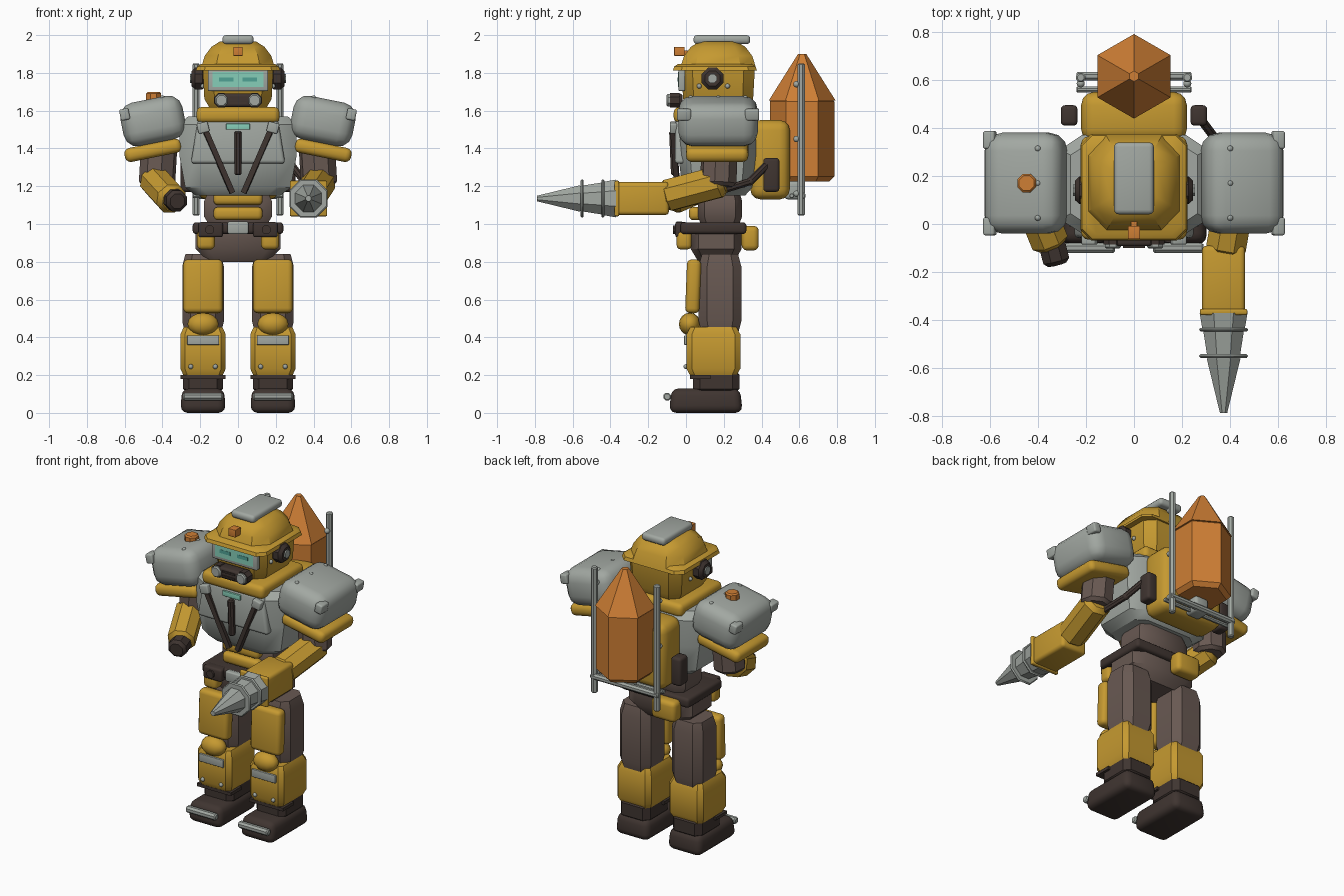
import bpy, bmesh, math
from mathutils import Vector

if "Cube" in bpy.data.objects:
    bpy.data.objects.remove(bpy.data.objects["Cube"])


def material(name, red, green, blue):
    made = bpy.data.materials.new(name)
    made.use_nodes = True
    made.diffuse_color = (red, green, blue, 1)
    made.node_tree.nodes["Principled BSDF"].inputs["Base Color"].default_value = made.diffuse_color
    return made


YELLOW = material("mustard yellow", .56, .32, .03)
GREY = material("steel grey", .36, .39, .36)
BROWN = material("warm brown", .14, .1, .085)
DARK = material("dark brown", .05, .035, .03)
ORANGE = material("safety orange", .62, .21, .035)
TEAL = material("pale teal", .24, .62, .48)
DEEP = material("deep teal", .08, .36, .3)

parts = []
FRONT, UP = Vector((0, -1, 0)), Vector((0, 0, 1))
BARREL = ((0, .85), (.15, 1), (.85, 1), (1, .85))


def finish(name, bm, colour):
    bmesh.ops.recalc_face_normals(bm, faces=bm.faces)
    mesh = bpy.data.meshes.new(name)
    bm.to_mesh(mesh)
    bm.free()
    mesh.materials.append(colour)
    part = bpy.data.objects.new(name, mesh)
    bpy.context.collection.objects.link(part)
    parts.append(part)
    return part


def box(name, at, size, colour, soft=.2, lean=0, pitch=0, top=1):
    """Rounded box; soft is a share of its thinnest side, top narrows the upper face."""
    bm = bmesh.new()
    bmesh.ops.create_cube(bm, size=1)
    for vert in bm.verts:
        narrow = top if vert.co.z > 0 else 1
        vert.co *= Vector(size)
        vert.co.x *= narrow
        vert.co.y *= narrow
    if soft:
        bmesh.ops.bevel(bm, geom=bm.edges[:], offset=soft * min(size), segments=3,
                        profile=.5, affect='EDGES', clamp_overlap=True)
    part = finish(name, bm, colour)
    part.location = at
    part.rotation_euler = (pitch, lean, 0)


def skin(name, loops, colour):
    """Join a stack of equal point loops and cap both ends."""
    bm = bmesh.new()
    rows = [[bm.verts.new(point) for point in loop] for loop in loops]
    for low, high in zip(rows, rows[1:]):
        for i in range(len(low)):
            bm.faces.new((low[i - 1], low[i], high[i], high[i - 1]))
    bm.faces.new(rows[0])
    bm.faces.new(rows[-1])
    finish(name, bm, colour)


def hull(name, base, size, colour, profile=BARREL, corner=.3):
    """Eight-sided block on a base point; profile pairs a height share with a width share."""
    inner = 1 - corner
    outline = []
    for sx, sy in ((1, 1), (-1, 1), (-1, -1), (1, -1)):
        pair = [Vector((sx, sy * inner, 0)), Vector((sx * inner, sy, 0))]
        outline += pair if sx == sy else pair[::-1]
    half = Vector(size) / 2
    skin(name, [[Vector(base) + point * half * share + UP * height * size[2] for point in outline]
                for height, share in profile], colour)


def rod(name, start, end, radius, colour, tip=None, sides=8, soft=0):
    """Straight or tapered bar between two points, with chamfered ends if soft."""
    start, end = Vector(start), Vector(end)
    tip = radius if tip is None else tip
    axis = end - start
    turn = axis.to_track_quat('Z', 'Y')
    profile = [(0, radius), (axis.length, tip)]
    if soft:
        profile = [(0, radius * (1 - soft)), (radius * soft, radius),
                   (axis.length - tip * soft, tip), (axis.length, tip * (1 - soft))]
    angles = [(i + .5) * math.tau / sides for i in range(sides)]
    skin(name, [[start + turn @ Vector((r * math.cos(a), r * math.sin(a), along)) for a in angles]
                for along, r in profile], colour)


def ball(name, at, size, colour):
    bm = bmesh.new()
    bmesh.ops.create_uvsphere(bm, u_segments=12, v_segments=8, radius=.5)
    part = finish(name, bm, colour)
    part.location, part.scale = at, size


def rivet(x, y, z, width=.026):
    ball("rivet", (x, y, z), (width, width, width), GREY)


# Paired parts
for side, s in (("left", 1), ("right", -1)):
    leg, arm, post = .185 * s, .45 * s, .222 * s

    # Foot and ankle
    box(f"{side}_boot", at=(leg, .105, .065), size=(.24, .39, .13), colour=DARK, soft=.3, top=.93)
    rod(f"{side}_toe_bar", start=(leg - .105, -.1, .086), end=(leg + .105, -.1, .086),
        radius=.022, colour=GREY, soft=.3)
    hull(f"{side}_ankle", base=(leg, .16, .11), size=(.21, .245, .11), colour=DARK)
    box(f"{side}_ankle_rim", at=(leg, .075, .19), size=(.24, .11, .02), colour=DARK, soft=0)

    # Shin and knee
    hull(f"{side}_shin", base=(leg, .145, .195), size=(.24, .285, .26), colour=YELLOW, corner=.2)
    box(f"{side}_shin_plate", at=(leg, 0, .385), size=(.17, .02, .05), colour=GREY)
    for offset in (-.065, .065):
        rivet(leg + offset, 0, .245)
    ball(f"{side}_knee", at=(leg, .02, .47), size=(.165, .115, .12), colour=YELLOW)

    # Thigh
    hull(f"{side}_thigh", base=(leg, .18, .42), size=(.22, .225, .42), colour=BROWN, corner=.4)
    box(f"{side}_thigh_plate", at=(leg, .038, .67), size=(.21, .075, .285),
        colour=YELLOW, soft=.35, pitch=-.04)

    # Belt pouches
    box(f"{side}_belt_pouch", at=(.17 * s, -.01, .915), size=(.095, .08, .1), colour=YELLOW, soft=.3)
    box(f"{side}_belt_case", at=(.145 * s, -.025, .97), size=(.13, .065, .08), colour=DARK)
    rod(f"{side}_case_button", start=(.15 * s, -.05, .97), end=(.15 * s, -.07, .97),
        radius=.025, colour=DARK)

    # Shoulder armour
    box(f"{side}_shoulder", at=(arm, .17, 1.545), size=(.335, .42, .235),
        colour=GREY, soft=.32, lean=.2 * s)
    box(f"{side}_shoulder_trim", at=(arm, .165, 1.39), size=(.305, .33, .075),
        colour=YELLOW, soft=.4, lean=.2 * s)
    for reach in (-.18, 0, .18):
        if reach:
            box(f"{side}_shoulder_tab", at=(.6 * s, .17 + reach, 1.58), size=(.05, .075, .06),
                colour=GREY, lean=.2 * s)
        rivet(.4 * s, .17 + reach * .8, 1.668)
    rod(f"{side}_upper_arm", start=(.415 * s, .18, 1.45), end=(.43 * s, .17, 1.2),
        radius=.098, colour=BROWN, soft=.2)

    # Chest harness
    rod(f"{side}_strap", start=(.175 * s, -.068, 1.5), end=(.03 * s, -.045, 1.165),
        radius=.02, colour=DARK, sides=4)
    box(f"{side}_strap_clip", at=(.185 * s, -.066, 1.51), size=(.06, .04, .055),
        colour=GREY, lean=.25 * s)

    # Ear unit
    rod(f"{side}_ear", start=(.17 * s, .14, 1.77), end=(.246 * s, .14, 1.77),
        radius=.062, colour=DARK, soft=.3)
    rod(f"{side}_ear_cap", start=(.24 * s, .14, 1.77), end=(.254 * s, .14, 1.77),
        radius=.026, colour=GREY)
    for y in (.07, .22):
        rivet(.185 * s, y, 1.73)

    # Face details
    mouth = Vector((.088 * s, -.035, 1.655))
    rod(f"{side}_breather", start=mouth, end=mouth + FRONT * .068, radius=.036, colour=GREY, soft=.2)
    rod(f"{side}_breather_ring", start=mouth, end=mouth + FRONT * .05, radius=.042, colour=DARK)
    box(f"{side}_eye", at=(.062 * s, -.04, 1.765), size=(.075, .008, .022), colour=DEEP, soft=0)

    # Tank frame and pack boxes
    rod(f"{side}_tank_post", start=(post, .61, 1.045), end=(post, .61, 1.85),
        radius=.021, colour=GREY, soft=.3)
    for z in (1.16, 1.45, 1.74):
        rivet(post, .585, z, width=.034)
    box(f"{side}_pack_box", at=(.27 * s, .452, 1.26), size=(.07, .085, .18), colour=DARK, soft=.25)

# Pelvis and belt
hull("pelvis", base=(0, .16, .8), size=(.45, .27, .17), colour=BROWN,
     profile=((0, .7), (.4, 1), (1, 1)))
box("belt", at=(0, .145, .978), size=(.48, .35, .062), colour=DARK, soft=.3)
box("buckle", at=(0, -.035, .98), size=(.11, .04, .065), colour=GREY)
box("back_pouch", at=(-.1, .34, .925), size=(.17, .09, .13), colour=YELLOW, soft=.3)

# Abdomen
hull("abdomen", base=(0, .18, .98), size=(.36, .235, .2), colour=BROWN,
     profile=((0, .8), (.3, 1), (.7, 1), (1, .85)))
for z in (1.055, 1.135):
    box("abdomen_plate", at=(0, .05, z), size=(.26, .07, .07), colour=YELLOW, soft=.35)

# Chest and collar
hull("chest", base=(0, .165, 1.15), size=(.62, .41, .42), colour=GREY,
     profile=((0, .72), (.1, .9), (.5, 1), (.9, 1), (1, .85)))
box("chest_plate", at=(0, -.03, 1.435), size=(.5, .06, .23), colour=GREY, soft=.3, top=.85)
rod("centre_strap", start=(0, -.07, 1.49), end=(0, -.06, 1.26), radius=.021, colour=DARK, soft=.3)
box("chest_light", at=(0, -.062, 1.515), size=(.125, .015, .032), colour=TEAL)
box("collar", at=(0, .15, 1.577), size=(.44, .43, .085), colour=YELLOW, soft=.35)

# Head and face
hull("head", base=(0, .17, 1.59), size=(.375, .39, .24), colour=YELLOW,
     profile=((0, .72), (.3, .95), (1, 1)))
box("visor_frame", at=(0, -.022, 1.762), size=(.32, .035, .115), colour=GREY)
box("visor", at=(0, -.038, 1.765), size=(.27, .009, .08), colour=TEAL, soft=0)
box("breather_block", at=(0, -.055, 1.655), size=(.19, .075, .07), colour=DARK)
for z in (1.64, 1.67):
    box("breather_slat", at=(0, -.093, z), size=(.09, .014, .01), colour=DARK, soft=0)

# Helmet
hull("helmet_brim", base=(0, .153, 1.812), size=(.445, .445, .035), colour=YELLOW,
     profile=((0, 1), (.6, .97), (1, .88)), corner=.2)
hull("helmet_dome", base=(0, .17, 1.83), size=(.39, .4, .135), colour=YELLOW,
     profile=((0, 1), (.45, .9), (.8, .72), (1, .5)), corner=.4)
box("helmet_pad", at=(0, .19, 1.976), size=(.165, .3, .048), colour=GREY, soft=.4)
box("helmet_lamp", at=(0, -.035, 1.914), size=(.05, .055, .048), colour=ORANGE, soft=.05)
box("lamp_mount", at=(0, 0, 1.905), size=(.025, .05, .025), colour=ORANGE, soft=0)

# Shoulder beacon
beacon = Vector((-.447, .17, 1.64))
rod("beacon", start=beacon, end=beacon + UP * .06, radius=.042, colour=ORANGE, soft=.2)

# Drill arm
rod("left_elbow", start=(.435, .2, 1.23), end=(.38, -.12, 1.145), radius=.09, colour=YELLOW, soft=.3)
box("drill_sleeve", at=(.373, -.23, 1.135), size=(.18, .28, .175), colour=YELLOW, soft=.12)
box("drill_sleeve_rim", at=(.373, -.366, 1.135), size=(.198, .025, .188), colour=YELLOW, soft=.3)
shaft = Vector((.373, 0, 1.135))
for name, near, far, radius, tip in (("drill_base", .37, .44, .108, .095),
                                     ("drill_collar", .43, .56, .094, .072),
                                     ("drill_point", .56, .788, .076, .016)):
    rod(name, start=shaft + FRONT * near, end=shaft + FRONT * far, radius=radius, tip=tip, colour=GREY)
for reach in (.44, .55):
    rod("drill_flange", start=shaft + FRONT * (reach - .008), end=shaft + FRONT * (reach + .008),
        radius=.11, colour=GREY, soft=.06)

# Power hose
hose = [(.275, .44, 1.325), (.35, .34, 1.225), (.4, .18, 1.175)]
for start, end in zip(hose, hose[1:]):
    rod("power_hose", start, end, radius=.02, colour=DARK)
ball("hose_joint", at=hose[1], size=(.042, .042, .042), colour=DARK)

# Free arm
rod("right_elbow", start=(-.45, .17, 1.24), end=(-.345, -.09, 1.125), radius=.085, colour=YELLOW, soft=.3)
rod("right_hand", start=(-.35, -.05, 1.135), end=(-.32, -.168, 1.12), radius=.06, colour=DARK, soft=.3)

# Backpack and fuel tank
box("backpack", at=(0, .445, 1.34), size=(.44, .21, .42), colour=YELLOW, soft=.26)
tank = Vector((0, .615, 1.225))
rod("tank", start=tank, end=tank + UP * .45, radius=.17, colour=ORANGE, sides=6, soft=.15)
rod("tank_cone", start=tank + UP * .43, end=tank + UP * .675, radius=.176, tip=.022, colour=ORANGE, sides=6)
for y, radius in ((.615, .02), (.56, .013)):
    rod("frame_bar", start=(-.24, y, 1.15), end=(.24, y, 1.15), radius=radius, colour=GREY, soft=.3)
box("tank_bracket", at=(0, .57, 1.18), size=(.1, .1, .1), colour=GREY)

# Smooth the rounded bevels while keeping hard edges
bpy.ops.object.select_all(action='DESELECT')
for part in parts:
    part.select_set(True)
bpy.context.view_layer.objects.active = parts[0]
bpy.ops.object.shade_smooth_by_angle(angle=math.radians(35))
